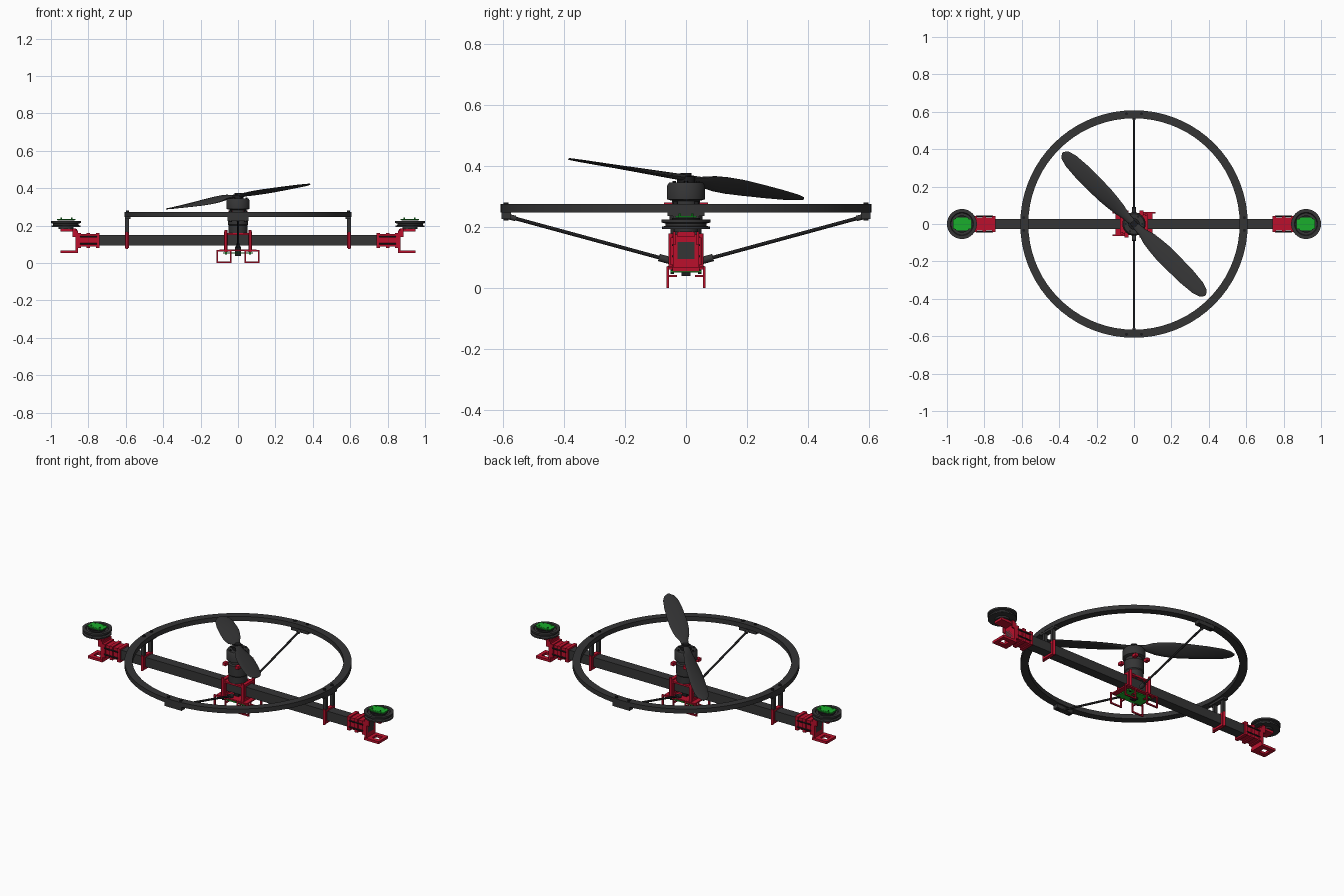
import bpy, bmesh, math
from mathutils import Vector, Matrix

cube = bpy.data.objects.get("Cube")
if cube:
    bpy.data.objects.remove(cube, do_unlink=True)


def material(name, rgb):
    m = bpy.data.materials.new(name)
    m.use_nodes = True
    m.diffuse_color = (*rgb, 1)
    m.node_tree.nodes["Principled BSDF"].inputs["Base Color"].default_value = (*rgb, 1)
    return m


GREY = material("dark grey", (0.035, 0.035, 0.036))
BLACK = material("black", (0.012, 0.012, 0.013))
RED = material("red", (0.5, 0.005, 0.025))
GREEN = material("green", (0.01, 0.42, 0.025))


def finish(bm, name, mat, smooth=False):
    bmesh.ops.recalc_face_normals(bm, faces=bm.faces)
    me = bpy.data.meshes.new(name)
    bm.to_mesh(me)
    bm.free()
    me.materials.append(mat)
    ob = bpy.data.objects.new(name, me)
    bpy.context.collection.objects.link(ob)
    if smooth:
        bpy.ops.object.select_all(action="DESELECT")
        ob.select_set(True)
        bpy.context.view_layer.objects.active = ob
        bpy.ops.object.shade_smooth_by_angle(angle=math.radians(35))
    return ob


def box(name, mat, x, y, z):
    """Box between (low, high) pairs on each axis."""
    bm = bmesh.new()
    spans = [sorted(p) for p in (x, y, z)]
    size = [b - a for a, b in spans]
    mid = [(a + b) / 2 for a, b in spans]
    bmesh.ops.create_cube(bm, size=1, matrix=Matrix.Translation(mid) @ Matrix.Diagonal((*size, 1)))
    return finish(bm, name, mat)


def collar(name, mat, x, y, z, wall):
    """Rectangular frame wrapped around the beam."""
    for s in (-1, 1):
        box(name + "_side", mat, x, (s * y, s * (y - wall)), z)
    box(name + "_top", mat, x, (-y, y), (z[1] - wall, z[1]))
    box(name + "_bottom", mat, x, (-y, y), (z[0], z[0] + wall))


def lathe(name, mat, profile, centre=(0, 0), steps=48, closed=False):
    """Spin (radius, height) points about a vertical axis."""
    bm = bmesh.new()
    verts = [bm.verts.new((r, 0, z)) for r, z in profile]
    edges = [bm.edges.new(p) for p in zip(verts, verts[1:])]
    if closed:
        edges.append(bm.edges.new((verts[-1], verts[0])))
    bmesh.ops.spin(bm, geom=verts + edges, cent=(0, 0, 0), axis=(0, 0, 1),
                   angle=math.tau, steps=steps)
    bmesh.ops.remove_doubles(bm, verts=bm.verts, dist=1e-5)
    bmesh.ops.translate(bm, verts=bm.verts, vec=(*centre, 0))
    return finish(bm, name, mat, True)


def rod(name, mat, a, b, radius, sides=12):
    a, b = Vector(a), Vector(b)
    bm = bmesh.new()
    turn = (b - a).to_track_quat("Z", "Y").to_matrix().to_4x4()
    bmesh.ops.create_cone(bm, cap_ends=True, segments=sides, radius1=radius, radius2=radius,
                          depth=(b - a).length, matrix=Matrix.Translation((a + b) / 2) @ turn)
    return finish(bm, name, mat, True)


def blade(name, side, slope, pitch):
    """Lofted lens sections along one half of the propeller."""
    along = Vector((side, -side, 0)).normalized()
    across = Vector((1, 1, 0)).normalized()
    stations = [(0, .035, .3), (.06, .045, .5), (.11, .075, 1), (.16, .09, 1), (.22, .1, .9),
                (.3, .1, .75), (.4, .095, .55), (.48, .08, .4), (.52, .055, .3), (.54, .012, .3)]
    bm = bmesh.new()
    rings = []
    for r, chord, twist in stations:
        p = math.radians(pitch) * twist
        wide = across * math.cos(p) + Vector((0, 0, math.sin(p)))
        thin = along.cross(wide)
        centre = along * r + Vector((0, 0, .36 + slope * r))
        depth = .022 - .03 * r
        rings.append([bm.verts.new(centre + wide * chord / 2 * math.cos(t) + thin * depth / 2 * math.sin(t))
                      for t in (math.tau * i / 12 for i in range(12))])
    for low, high in zip(rings, rings[1:]):
        for i in range(12):
            j = (i + 1) % 12
            bm.faces.new((low[i], low[j], high[j], high[i]))
    bm.faces.new(rings[0])
    bm.faces.new(rings[-1])
    finish(bm, name, GREY, True)


# Main beam and guard ring
box("main_beam", GREY, (-.87, .87), (-.028, .028), (.094, .15))
lathe("guard_ring", GREY, [(.565, .247), (.608, .247), (.608, .274), (.565, .274)], steps=72, closed=True)

# Central motor and propeller
lathe("motor_body", GREY, [(0, .15), (.05, .15), (.05, .2), (.054, .205), (.054, .265), (.046, .27),
                           (.046, .285), (.062, .29), (.062, .335), (.055, .345), (0, .345)])
lathe("propeller_hub", BLACK, [(0, .34), (.03, .34), (.03, .364), (.018, .366), (.018, .376), (0, .376)], steps=24)
blade("propeller_blade_front", 1, .115, -7)
blade("propeller_blade_back", -1, -.13, 30)
for k in range(6):
    a = math.tau * k / 6
    rod("motor_bolt", BLACK, (.045 * math.cos(a), .045 * math.sin(a), .34),
        (.045 * math.cos(a), .045 * math.sin(a), .35), .006)

# Central mount, board and legs
box("motor_seat", RED, (-.06, .06), (-.05, .05), (.15, .16))
box("mount_plate", RED, (-.1, .1), (-.06, .06), (.064, .072))
box("control_board", GREEN, (-.08, .08), (-.05, .05), (.05, .057))
box("belly_block", BLACK, (-.015, .015), (-.015, .015), (.038, .09))
for sx in (-1, 1):
    collar("centre_clamp", RED, (sx * .055, sx * .075), .045, (.07, .168), .014)
    for sy in (-1, 1):
        rod("clamp_post", RED, (sx * .065, sy * .05, .06), (sx * .065, sy * .05, .178), .008)
        box("motor_lug", RED, (sx * .03, sx * .05), (sy * .045, sy * .072), (.262, .28))
        box("board_spacer", BLACK, (sx * .06, sx * .07), (sy * .04, sy * .05), (.045, .066))
        path = [(.04, .066), (.04, .004), (.11, .004), (.11, .066), (.04, .066)]
        for (x1, z1), (x2, z2) in zip(path, path[1:]):
            box("landing_leg", RED, (sx * x1 - .004, sx * x2 + .004) if sx * x1 <= sx * x2
                else (sx * x2 - .004, sx * x1 + .004), (sy * .056, sy * .064),
                (min(z1, z2) - .004, max(z1, z2) + .004))
        box("leg_arm", RED, (sx * .036, sx * .044), (sy * .03, sy * .06), (.036, .042))

# Diagonal struts to the ring
for s in (-1, 1):
    inner, outer = Vector((0, s * .055, .09)), Vector((0, s * .592, .236))
    step = (outer - inner).normalized() * .035
    rod("strut", BLACK, inner, outer, .006)
    rod("strut_inner_socket", GREY, inner, inner + step, .012)
    rod("strut_outer_socket", GREY, outer - step, outer, .009)
    box("strut_ring_bracket", GREY, (-.055, .055), (s * .573, s * .605), (.225, .247))
    for x in (-.04, .04):
        rod("bracket_bolt", BLACK, (x, s * .59, .22), (x, s * .59, .28), .008)

# Ring posts and end pods, mirrored left and right
for s in (-1, 1):
    collar("post_clamp", RED, (s * .584, s * .604), .042, (.08, .16), .012)
    box("post_ring_plate", GREY, (s * .575, s * .605), (-.06, .06), (.235, .247))
    for y in (-.034, .034):
        box("ring_post", GREY, (s * .584, s * .604), (y - .009, y + .009), (.16, .24))
        rod("post_bolt", BLACK, (s * .59, y, .235), (s * .59, y, .282), .008)
        rod("clamp_bolt", RED, (s * .594, y * 1.3, .075), (s * .594, y * 1.3, .165), .007)

    # Beam end clamp with ribs
    collar("end_sleeve", RED, (s * .75, s * .86), .034, (.088, .156), .007)
    for x in (.75, .8, .85):
        collar("end_rib", RED, (s * (x - .01), s * (x + .01)), .042, (.082, .162), .009)
    for y in (-.035, .035):
        for z in (.103, .14):
            rod("rib_bolt", BLACK, (s * .755, y * 1.2, z), (s * .845, y * 1.2, z), .004)

    # Pod bracket: back plate, upper arm and open lower foot
    box("pod_back_plate", RED, (s * .855, s * .87), (-.042, .042), (.056, .175))
    box("pod_upper_arm", RED, (s * .86, s * .95), (-.03, .03), (.168, .182))
    box("pod_foot_heel", RED, (s * .855, s * .89), (-.045, .045), (.054, .068))
    for y in (-1, 1):
        box("pod_foot_side", RED, (s * .885, s * .95), (y * .02, y * .045), (.054, .068))
        box("pod_gusset", RED, (s * .865, s * .885), (y * .034, y * .042), (.14, .185))
    box("pod_foot_toe", RED, (s * .93, s * .95), (-.045, .045), (.054, .068))

    # Pod motor: grooved wheel, core and circuit board
    c = (s * .92, 0)
    lathe("pod_wheel", GREY, [(0, .182), (.04, .182), (.04, .192), (.078, .192), (.078, .2), (.068, .203),
                              (.068, .211), (.08, .214), (.08, .224), (.062, .224), (.058, .218), (0, .218)], c)
    lathe("pod_core", BLACK, [(.046, .21), (.046, .229), (0, .229)], c, 32)
    box("pod_board", GREEN, (s * .87, s * .967), (-.026, .026), (.23, .236))
    box("pod_board_wing", GREEN, (s * .885, s * .952), (-.034, .034), (.23, .235))
    for x in (.89, .945):
        for y in (-.02, .02):
            rod("board_screw", GREEN, (s * x, y, .234), (s * x, y, .244), .004, 8)
